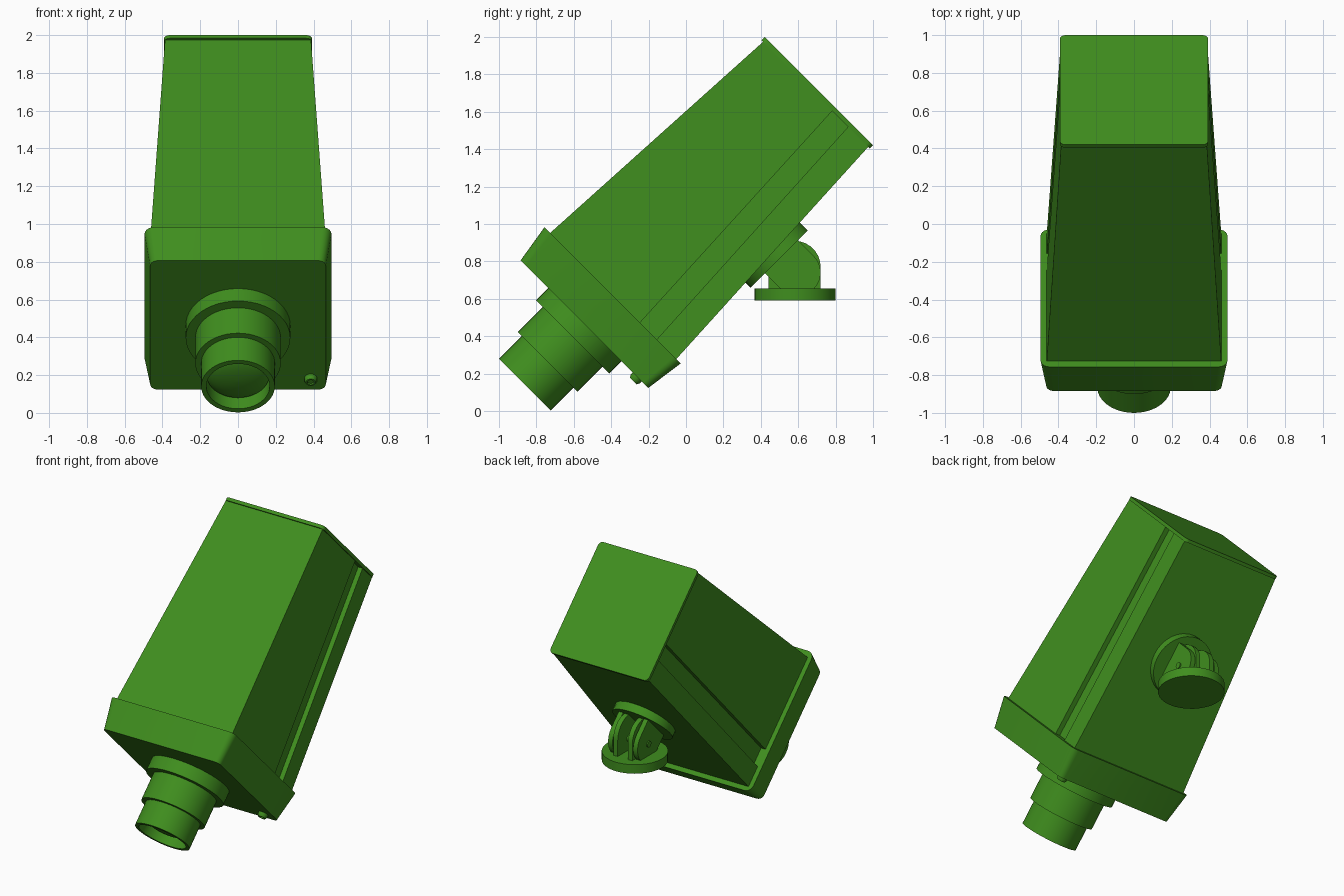
import bpy, bmesh
from math import sin, cos, pi, radians
from mathutils import Matrix

if "Cube" in bpy.data.objects:
    bpy.data.objects.remove(bpy.data.objects["Cube"])

green = bpy.data.materials.new("green_paint")
green.diffuse_color = (0.05, 0.27, 0.013, 1)
green.use_nodes = True
green.node_tree.nodes["Principled BSDF"].inputs["Base Color"].default_value = green.diffuse_color

# camera frame: x across, y backward along the barrel, z up; tilted 45 degrees down
TILT = Matrix.Rotation(radians(45), 4, 'X')
FLAT = Matrix.Identity(4)


def loft(name, rings, matrix=TILT):
    """Skin a list of equal-length point rings and cap both ends."""
    bm = bmesh.new()
    vs = [[bm.verts.new(p) for p in ring] for ring in rings]
    n = len(vs[0])
    for a, b in zip(vs, vs[1:]):
        for i in range(n):
            bm.faces.new((a[i], a[(i + 1) % n], b[(i + 1) % n], b[i]))
    bm.faces.new(vs[0][::-1])
    bm.faces.new(vs[-1])
    bmesh.ops.recalc_face_normals(bm, faces=bm.faces)
    bm.transform(matrix)
    me = bpy.data.meshes.new(name)
    bm.to_mesh(me)
    bm.free()
    ob = bpy.data.objects.new(name, me)
    bpy.context.collection.objects.link(ob)
    me.materials.append(green)
    bpy.ops.object.select_all(action='DESELECT')
    ob.select_set(True)
    bpy.context.view_layer.objects.active = ob
    bpy.ops.object.shade_smooth_by_angle(angle=radians(35))
    return ob


def rounded_rect(y, hw, z0, z1, r, seg=5):
    pts = []
    for k, (cx, cz) in enumerate([(hw - r, z1 - r), (r - hw, z1 - r),
                                  (r - hw, z0 + r), (hw - r, z0 + r)]):
        for i in range(seg + 1):
            t = (k + i / seg) * pi / 2
            pts.append((cx + r * cos(t), y, cz + r * sin(t)))
    return pts


def turned_y(profile, cx, cz, n=48):
    """Rings of (radius, y) around an axis parallel to y."""
    return [[(cx + r * cos(2 * pi * i / n), y, cz + r * sin(2 * pi * i / n))
             for i in range(n)] for r, y in profile]


def turned_z(profile, cx, cy, n=32):
    return [[(cx + r * cos(2 * pi * i / n), cy + r * sin(2 * pi * i / n), z)
             for i in range(n)] for r, z in profile]


# tapered housing with a groove along each side
def body_ring(y, hw, z0, z1, g0, g1, d=0.035):
    right = [(hw, z0), (hw, g0), (hw - d, g0), (hw - d, g1), (hw, g1), (hw, z1)]
    return [(x, y, z) for x, z in right] + [(-x, y, z) for x, z in reversed(right)]


loft("housing", [body_ring(0.10, 0.465, 0.230, 1.190, 0.378, 0.505),
                 body_ring(1.695, 0.386, 0.310, 1.104, 0.462, 0.582)])

# back plate and front hood
loft("back_plate", [rounded_rect(y, 0.393, 0.297, 1.117, 0.03) for y in (1.688, 1.711)])
loft("front_hood", [rounded_rect(0.16, 0.495, 0.200, 1.230, 0.05),
                    rounded_rect(-0.055, 0.465, 0.230, 1.195, 0.04)])

# stepped lens barrel, open at the front with a domed glass
loft("lens_barrel", turned_y([(0.277, -0.03), (0.277, -0.148), (0.226, -0.148),
                              (0.226, -0.338), (0.195, -0.338), (0.195, -0.510),
                              (0.168, -0.510), (0.168, -0.42)], 0, 0.709))
R, H = 0.168, 0.055
loft("lens_glass", turned_y([(R, -0.40)] + [(R * cos(t), -0.42 - H * sin(t)) for t in
                            [i * pi / 14 for i in range(7)]] + [(0.002, -0.42 - H)], 0, 0.709))

# small indicator lamp on the hood face
loft("indicator_lamp", turned_y([(0.034, -0.04), (0.034, -0.07), (0.026, -0.085),
                                 (0.018, -0.085), (0.018, -0.075)], 0.385, 0.313, 20))

# swivel mount: one flange on the housing, one level wall flange
loft("housing_flange", turned_z([(0.216, 0.32), (0.216, 0.223)], 0, 0.926))
loft("wall_flange", turned_z([(0.217, 0.59), (0.217, 0.655)], 0, 0.582), FLAT)


def lug(name, x, cy, cz, foot, r, matrix, thick=0.035):
    """Round-ended tab from z = foot to a half circle about (cy, cz)."""
    s = 1 if foot < cz else -1
    prof = [(cy + r, foot)]
    prof += [(cy + r * cos(i * pi / 14), cz + s * r * sin(i * pi / 14)) for i in range(15)]
    prof += [(cy - r, foot)]
    loft(name, [[(x + e, y, z) for y, z in prof] for e in (-thick / 2, thick / 2)], matrix)


for side, tag in ((1, "right"), (-1, "left")):
    lug("housing_lug_" + tag, side * 0.10, 0.944, 0.103, 0.24, 0.125, TILT)
    lug("wall_lug_" + tag, side * 0.058, 0.58, 0.77, 0.64, 0.14, FLAT)

# hinge pin through the lugs
n = 16
loft("hinge_pin", [[(x, 0.595 + 0.022 * cos(2 * pi * i / n), 0.74 + 0.022 * sin(2 * pi * i / n))
                    for i in range(n)] for x in (-0.125, 0.125)], FLAT)
